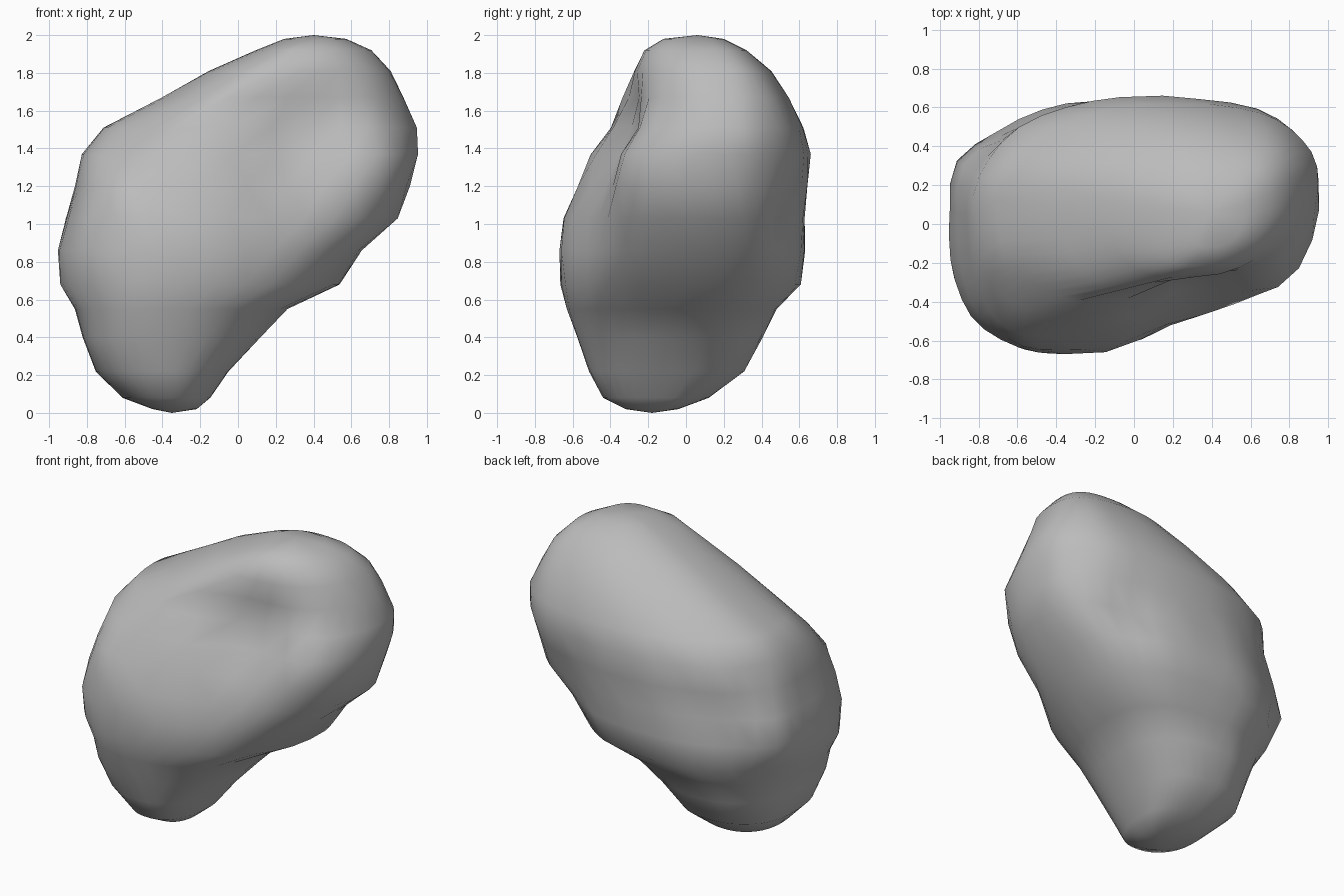
import bpy
import bmesh
from math import cos, sin, tau
from mathutils import Vector, noise

SEGMENTS = 36

# Each section: height, then the leftmost, frontmost, rightmost and backmost points (x, y)
SECTIONS = [
    (.02, (-.45, -.18), (-.36, -.32), (-.22, -.15), (-.36, -.04)),
    (.08, (-.62, -.15), (-.38, -.44), (-.15, -.1), (-.38, .12)),
    (.22, (-.76, -.1), (-.4, -.51), (-.05, -.05), (-.42, .31)),
    (.4, (-.83, -.1), (-.42, -.58), (.12, -.02), (-.4, .4)),
    (.55, (-.87, -.1), (-.4, -.63), (.26, .05), (-.35, .48)),
    (.68, (-.94, -.1), (-.38, -.66), (.53, .1), (-.3, .61)),
    (.86, (-.96, -.05), (-.36, -.67), (.66, .12), (-.22, .63)),
    (1.03, (-.91, 0), (-.42, -.65), (.85, .12), (-.12, .63)),
    (1.2, (-.87, .05), (-.5, -.59), (.91, .14), (-.05, .64)),
    (1.37, (-.83, .1), (-.45, -.51), (.96, .15), (0, .66)),
    (1.51, (-.71, .12), (-.3, -.4), (.95, .18), (.2, .62)),
    (1.67, (-.4, .15), (0, -.33), (.88, .18), (.3, .54)),
    (1.81, (-.15, .12), (.2, -.28), (.81, .16), (.35, .45)),
    (1.92, (.1, .1), (.3, -.22), (.7, .12), (.4, .32)),
    (1.98, (.25, .08), (.4, -.12), (.57, .08), (.4, .2)),
]

# Local dents and bulges: centre, radius, push
DENTS_AND_BULGES = [
    ((-.55, -.38, 1.34), .35, (.02, .06, -.03)),    # hollow above the front bulge
    ((.3, -.42, 1.48), .42, (0, .1, 0)),            # hollow beside the upper lobe
    ((.22, -.5, 1.05), .5, (0, .07, 0)),            # valley below it
    ((.78, -.2, 1.32), .36, (.01, -.08, 0)),        # front of the upper lobe
    ((-.86, .3, .95), .32, (-.05, .04, 0)),         # knob on the back
    ((.5, .55, 1.0), .25, (-.03, -.04, 0)),         # hollow on the back
]


def make_material(name, colour):
    mat = bpy.data.materials.new(name)
    mat.use_nodes = True
    mat.diffuse_color = colour
    mat.node_tree.nodes["Principled BSDF"].inputs["Base Color"].default_value = colour
    return mat


def fullness(c, s):
    """Roundness of each quarter of a section."""
    if s >= 0:
        return 2.6 if c >= 0 else 2.0
    return 2.25 if c >= 0 else 2.3


def section_point(section, angle):
    z, left, front, right, back = section
    c, s = cos(angle), sin(angle)
    side = right if c >= 0 else left
    end = back if s >= 0 else front
    power = 2 / fullness(c, s)
    x = end[0] + (side[0] - end[0]) * abs(c) ** power
    y = side[1] + (end[1] - side[1]) * abs(s) ** power
    return Vector((x, y, z))


def weather(point):
    """Press the dents and bulges into a surface point and add a faint lumpiness."""
    moved = point.copy()
    for centre, radius, push in DENTS_AND_BULGES:
        d = (point - Vector(centre)).length / radius
        if d < 1:
            moved += Vector(push) * (1 - d * d) ** 2
    lump = noise.noise(point * 4) * .015
    outward = Vector((point.x, point.y, 0))
    if outward.length > .1:
        moved += outward.normalized() * lump
    return moved


cube = bpy.data.objects.get("Cube")
if cube:
    bpy.data.objects.remove(cube, do_unlink=True)

# Rock body: stacked sections closed by a point at each end
bm = bmesh.new()
rings = []
for i, section in enumerate(SECTIONS):
    twist = .5 * (i % 2)
    rings.append([bm.verts.new(weather(section_point(section, tau * (j + twist) / SEGMENTS)))
                  for j in range(SEGMENTS)])

for i, (low, high) in enumerate(zip(rings, rings[1:])):
    for j in range(SEGMENTS):
        k = (j + 1) % SEGMENTS
        if i % 2 == 0:
            bm.faces.new((low[j], low[k], high[j]))
            bm.faces.new((low[k], high[k], high[j]))
        else:
            bm.faces.new((low[j], low[k], high[k]))
            bm.faces.new((low[j], high[k], high[j]))

for ring, tip in ((rings[0], (-.35, -.18, 0)), (rings[-1], (.4, .06, 2))):
    pole = bm.verts.new(tip)
    for j in range(SEGMENTS):
        bm.faces.new((ring[j], ring[(j + 1) % SEGMENTS], pole))

bmesh.ops.recalc_face_normals(bm, faces=bm.faces)
for face in bm.faces:
    face.smooth = True

mesh = bpy.data.meshes.new("rock_body")
bm.to_mesh(mesh)
bm.free()
mesh.materials.append(make_material("stone grey", (.5, .5, .5, 1)))
rock = bpy.data.objects.new("rock_body", mesh)
bpy.context.collection.objects.link(rock)
